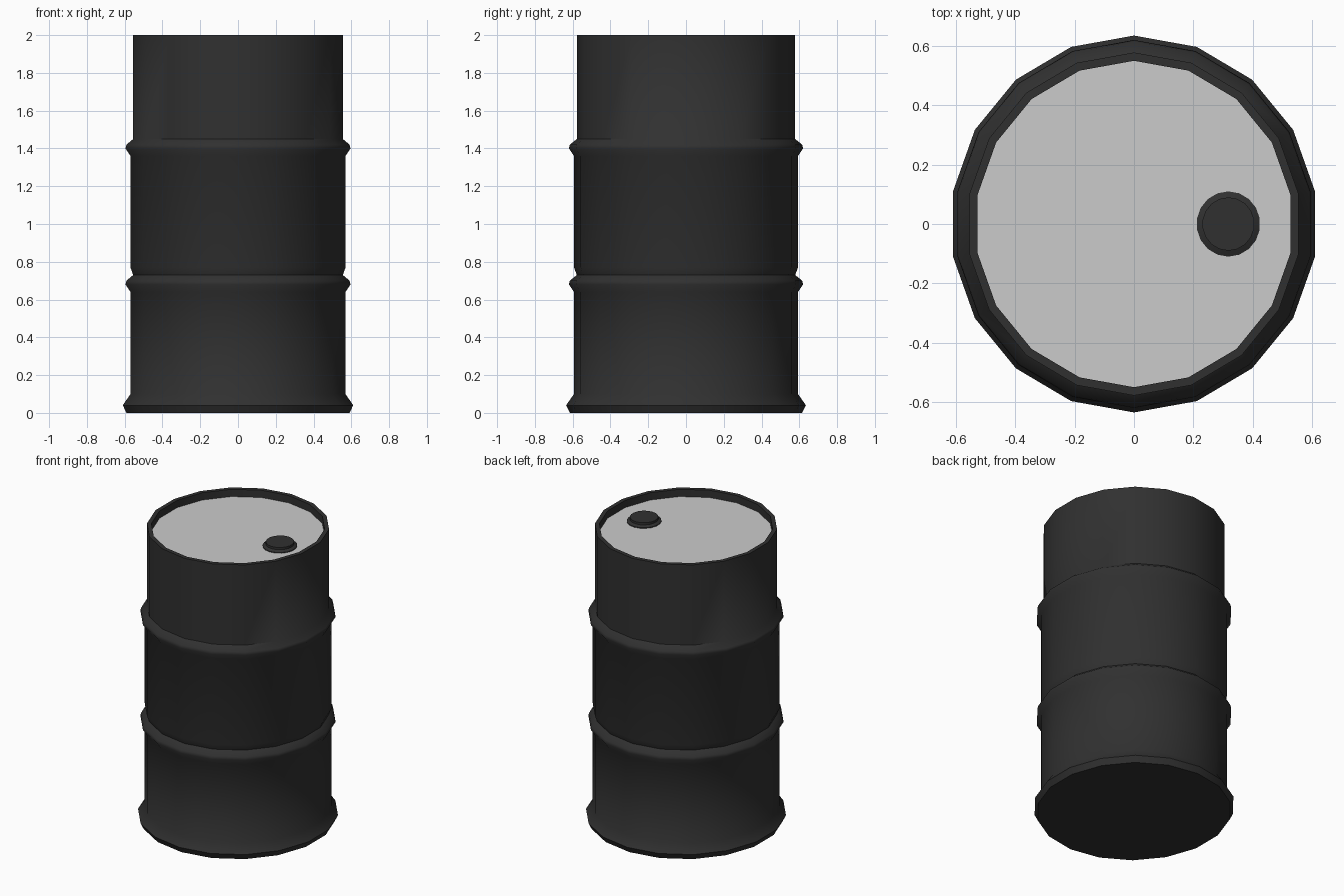
import bpy, bmesh, math

if "Cube" in bpy.data.objects:
    bpy.data.objects.remove(bpy.data.objects["Cube"])

SIDES = 18
X_SCALE = 0.975   # drum is very slightly narrower across x

dark = bpy.data.materials.new("dark_metal")
dark.diffuse_color = (0.03, 0.03, 0.03, 1)
dark.use_nodes = True
dark.node_tree.nodes["Principled BSDF"].inputs["Base Color"].default_value = dark.diffuse_color


def lathe(name, profile, sides, center=(0, 0), close_start=False, close_end=False, mat=None):
    """Revolve (radius, z) points, with a vertex pointing along y."""
    bm = bmesh.new()
    rings = []
    for r, z in profile:
        ring = []
        for i in range(sides):
            a = math.pi / 2 + 2 * math.pi * i / sides
            ring.append(bm.verts.new((center[0] + r * math.cos(a) * X_SCALE,
                                      center[1] + r * math.sin(a), z)))
        rings.append(ring)
    for lo, hi in zip(rings, rings[1:]):
        for i in range(sides):
            j = (i + 1) % sides
            bm.faces.new((lo[i], lo[j], hi[j], hi[i]))
    if close_start:
        bm.faces.new(rings[0][::-1])
    if close_end:
        bm.faces.new(rings[-1])
    me = bpy.data.meshes.new(name)
    bm.to_mesh(me)
    bm.free()
    ob = bpy.data.objects.new(name, me)
    bpy.context.collection.objects.link(ob)
    if mat:
        me.materials.append(mat)
    bpy.context.view_layer.objects.active = ob
    ob.select_set(True)
    bpy.ops.object.shade_smooth_by_angle(angle=math.radians(50))
    ob.select_set(False)
    return ob


# Shell: foot flange, two rolling hoops, rim and inner lip
shell = [(0.615, 0), (0.635, 0.04), (0.593, 0.10),
         (0.593, 0.64), (0.62, 0.68), (0.615, 0.70), (0.578, 0.73), (0.593, 0.77),
         (0.593, 1.36), (0.62, 1.40), (0.615, 1.42), (0.578, 1.45),
         (0.578, 2.0), (0.55, 2.0), (0.55, 1.95)]
lathe("drum_shell", shell, SIDES, close_start=True, mat=dark)

# Recessed grey lid
lathe("lid", [(0.55, 1.95)], SIDES, close_end=True)

# Filler cap on the lid
cap = [(0.11, 1.945), (0.11, 1.955), (0.09, 1.965), (0.09, 1.98)]
lathe("filler_cap", cap, SIDES, center=(0.318, 0), close_end=True, mat=dark)
